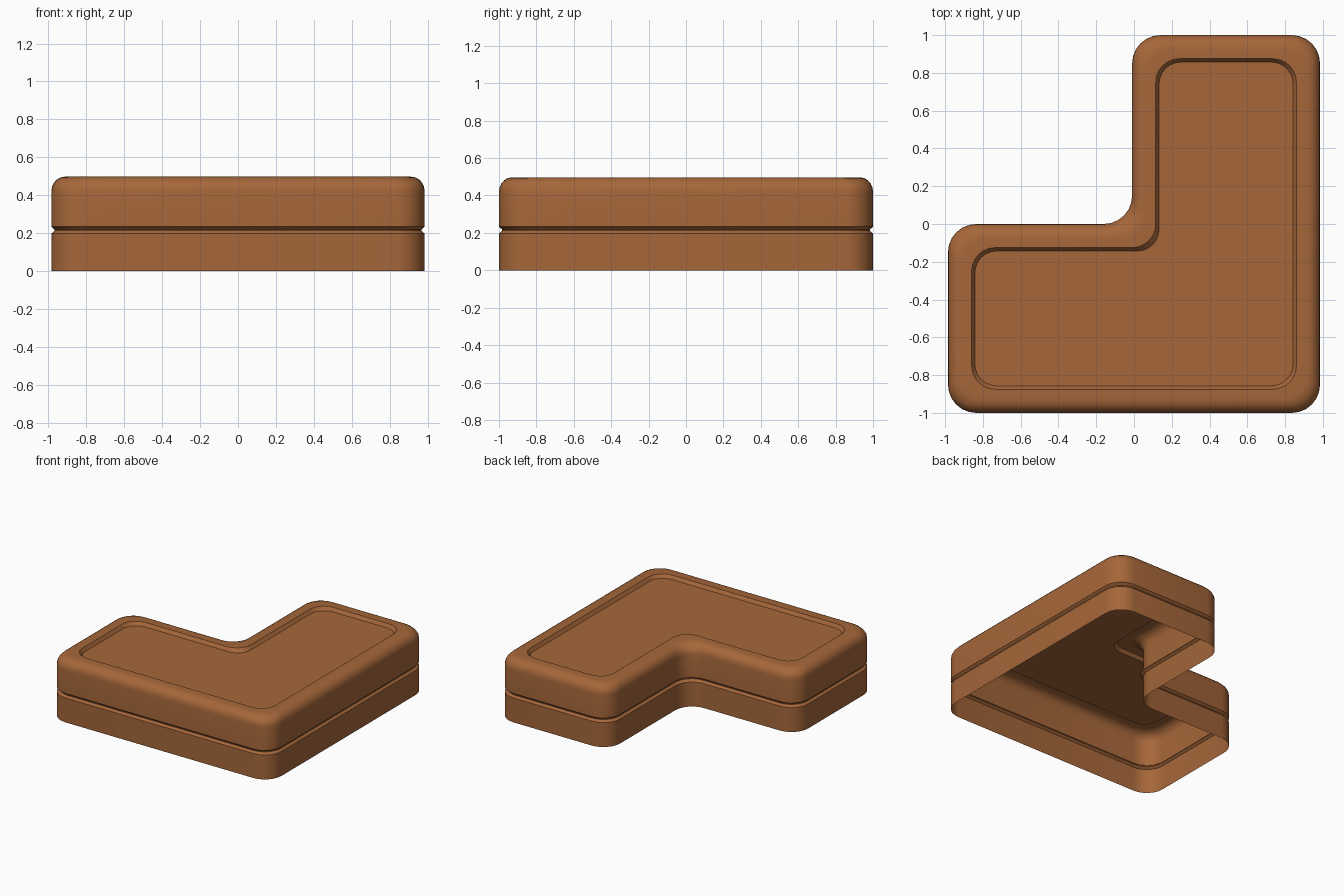
import bpy, bmesh, math
from mathutils import Vector

if "Cube" in bpy.data.objects:
    bpy.data.objects.remove(bpy.data.objects["Cube"])

wood = bpy.data.materials.new("warm brown")
wood.diffuse_color = (0.38, 0.135, 0.042, 1)
wood.use_nodes = True
wood.node_tree.nodes["Principled BSDF"].inputs["Base Color"].default_value = wood.diffuse_color

# L-shaped outline, counter-clockwise
CORNERS = [Vector(c) for c in [(-0.985, -1), (0.985, -1), (0.985, 1),
                               (-0.01, 1), (-0.01, 0), (-0.985, 0)]]
STEPS = 6


def outline(inset, radius):
    """Inset the L and round all its corners."""
    n, moved, pts = len(CORNERS), [], []
    for i, c in enumerate(CORNERS):
        a = (c - CORNERS[i - 1]).normalized()
        b = (CORNERS[(i + 1) % n] - c).normalized()
        moved.append((c + inset * Vector((-a.y - b.y, a.x + b.x)), a, b))
    for c, a, b in moved:
        centre = c + radius * (b - a)
        for k in range(STEPS + 1):
            t = math.pi / 2 * k / STEPS
            pts.append(centre - b * radius * math.cos(t) + a * radius * math.sin(t))
    return pts


# Profile (inset, height, corner radius): wall, groove, rounded rim, sunken top
profile = [(0, 0, 0.15), (0, 0.197, 0.15), (0.017, 0.212, 0.145),
           (0.017, 0.218, 0.145), (0, 0.233, 0.15), (0, 0.42, 0.15)]
for k in range(1, 6):
    t = math.pi / 2 * k / 5
    profile.append((0.07 * (1 - math.cos(t)), 0.42 + 0.077 * math.sin(t), 0.15 - 0.003 * k))
profile += [(0.125, 0.497, 0.125), (0.143, 0.47, 0.115)]

# Open-bottomed shell lofted through the profile
bm = bmesh.new()
rings = [[bm.verts.new((p.x, p.y, z)) for p in outline(d, r)] for d, z, r in profile]
for lo, hi in zip(rings, rings[1:]):
    for i in range(len(lo)):
        j = (i + 1) % len(lo)
        bm.faces.new((lo[i], lo[j], hi[j], hi[i]))
bm.faces.new(rings[-1])
bmesh.ops.triangulate(bm, faces=[f for f in bm.faces if len(f.verts) > 4])

mesh = bpy.data.meshes.new("corner_block")
bm.to_mesh(mesh)
bm.free()
block = bpy.data.objects.new("corner_block", mesh)
bpy.context.collection.objects.link(block)
mesh.materials.append(wood)
bpy.context.view_layer.objects.active = block
block.select_set(True)
bpy.ops.object.shade_smooth_by_angle(angle=math.radians(30))
